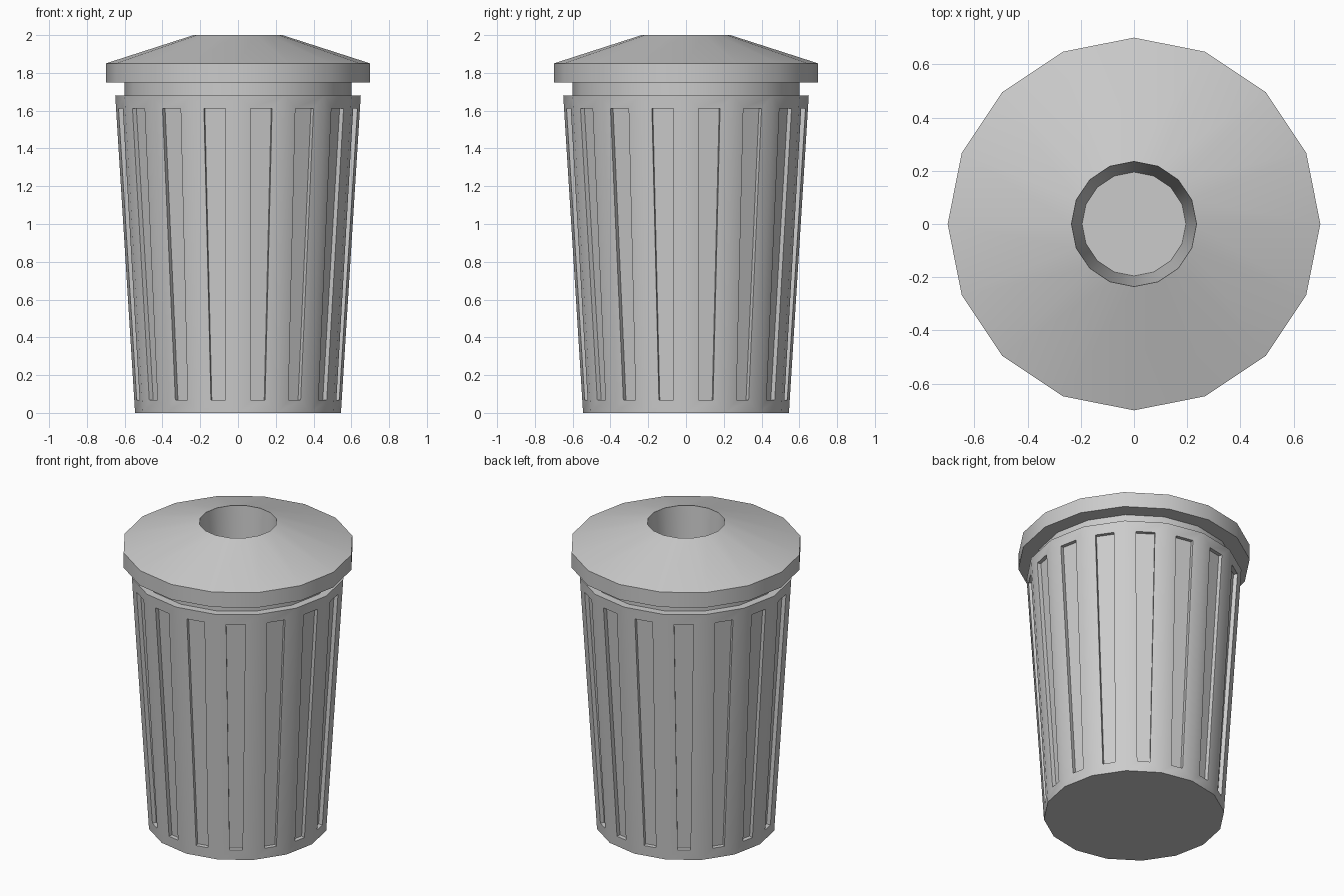
import bpy, bmesh, math

SIDES = 16

old = bpy.data.objects.get("Cube")
if old:
    bpy.data.objects.remove(old, do_unlink=True)

metal = bpy.data.materials.new("grey_metal")
metal.use_nodes = True
GREY = (0.6, 0.6, 0.6, 1)
metal.diffuse_color = GREY
metal.node_tree.nodes["Principled BSDF"].inputs["Base Color"].default_value = GREY


def lathe(bm, profile):
    """Revolve (radius, height) points and cap both ends; return the bands of faces."""
    rings = []
    for r, z in profile:
        rings.append([bm.verts.new((r * math.cos(a), r * math.sin(a), z))
                      for a in (math.tau * i / SIDES for i in range(SIDES))])
    bands = []
    for low, high in zip(rings, rings[1:]):
        bands.append([bm.faces.new((low[i], low[(i + 1) % SIDES],
                                    high[(i + 1) % SIDES], high[i]))
                      for i in range(SIDES)])
    bm.faces.new(rings[0][::-1])
    bm.faces.new(rings[-1])
    bm.normal_update()
    return bands


def finish(bm, name):
    mesh = bpy.data.meshes.new(name)
    bm.to_mesh(mesh)
    bm.free()
    obj = bpy.data.objects.new(name, mesh)
    bpy.context.collection.objects.link(obj)
    mesh.materials.append(metal)
    bpy.ops.object.select_all(action='DESELECT')
    obj.select_set(True)
    bpy.context.view_layer.objects.active = obj
    bpy.ops.object.shade_smooth_by_angle(angle=math.radians(30))
    return obj


# Tapered bin with a recessed panel in each side and a narrower neck
bm = bmesh.new()
wall = lathe(bm, [(0.545, 0), (0.65, 1.68), (0.6, 1.68), (0.6, 1.75)])[0]
bmesh.ops.inset_individual(bm, faces=wall, thickness=0.068, use_even_offset=True)
bm.normal_update()
bmesh.ops.inset_individual(bm, faces=wall, thickness=0, depth=-0.025)
# the neck is closed by the lid, so its hidden cap is left out
bmesh.ops.delete(bm, geom=[f for f in bm.faces if f.calc_center_median().z > 1.74],
                 context='FACES_ONLY')
finish(bm, "bin_body")

# Conical lid with a deep tapered opening
bm = bmesh.new()
lathe(bm, [(0.6, 1.75), (0.7, 1.75), (0.7, 1.85), (0.235, 2.0), (0.195, 1.4)])
# the opening passes through the underside, so only its rim is kept
bmesh.ops.delete(bm, geom=[f for f in bm.faces
                           if len(f.verts) == SIDES and f.normal.z < 0],
                 context='FACES_ONLY')
finish(bm, "lid")
